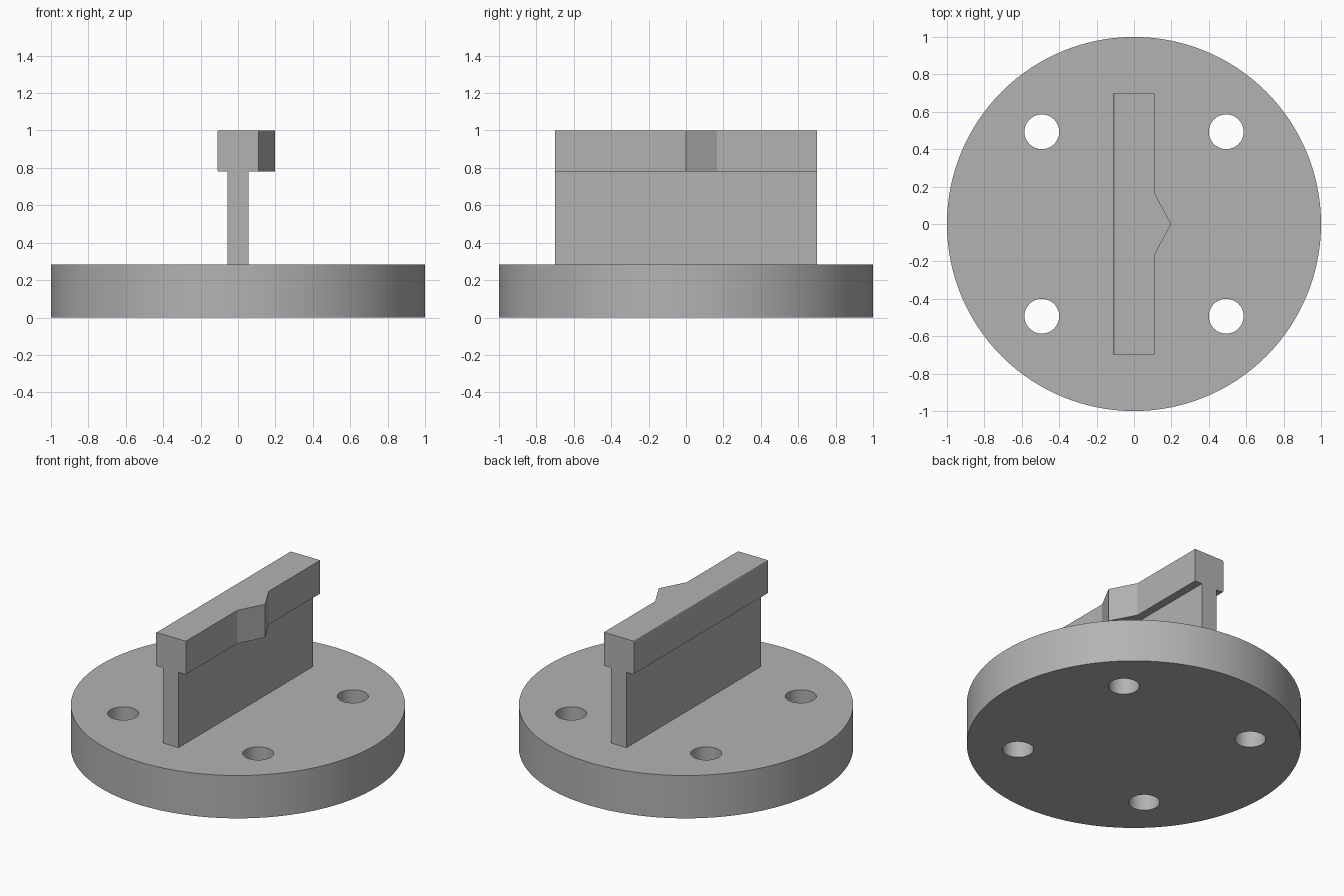
import bpy
import bmesh

default = bpy.data.objects.get("Cube")
if default:
    bpy.data.objects.remove(default, do_unlink=True)

BASE_TOP, HEAD_BOTTOM, TOP = 0.283, 0.78, 1.0
HALF_LENGTH = 0.70

grey = bpy.data.materials.new("plain grey")
grey.use_nodes = True
colour = (0.45, 0.45, 0.45, 1)
grey.diffuse_color = colour
grey.node_tree.nodes["Principled BSDF"].inputs["Base Color"].default_value = colour


def prism(name, outline, z0, z1):
    """Extrude a plan outline upwards from z0 to z1."""
    bm = bmesh.new()
    face = bm.faces.new([bm.verts.new((x, y, z0)) for x, y in outline])
    top = bmesh.ops.extrude_face_region(bm, geom=[face])["geom"]
    for v in top:
        if isinstance(v, bmesh.types.BMVert):
            v.co.z = z1
    bmesh.ops.recalc_face_normals(bm, faces=bm.faces)
    mesh = bpy.data.meshes.new(name)
    bm.to_mesh(mesh)
    bm.free()
    mesh.materials.append(grey)
    obj = bpy.data.objects.new(name, mesh)
    bpy.context.collection.objects.link(obj)
    return obj


def cylinder(name, radius, z0, z1, x=0, y=0, sides=48):
    bpy.ops.mesh.primitive_cylinder_add(
        vertices=sides, radius=radius, depth=z1 - z0, location=(x, y, (z0 + z1) / 2))
    obj = bpy.context.object
    obj.name = name
    obj.data.materials.append(grey)
    return obj


# Round base plate with four bolt holes
base = cylinder("base_plate", 1.0, 0, BASE_TOP, sides=128)
for x in (-0.493, 0.493):
    for y in (-0.493, 0.493):
        cutter = cylinder("hole_cutter", 0.093, -0.1, BASE_TOP + 0.1, x, y)
        cutter.hide_render = True
        cut = base.modifiers.new("bolt_hole", 'BOOLEAN')
        cut.operation = 'DIFFERENCE'
        cut.solver = 'EXACT'
        cut.object = cutter
        bpy.context.view_layer.objects.active = base
        bpy.ops.object.modifier_apply(modifier=cut.name)
        bpy.data.objects.remove(cutter, do_unlink=True)
bpy.ops.object.select_all(action='DESELECT')
base.select_set(True)
bpy.context.view_layer.objects.active = base
bpy.ops.object.shade_smooth_by_angle(angle=0.6)

# Thin upright web
web_half = 0.056
prism("web", [(-web_half, -HALF_LENGTH), (web_half, -HALF_LENGTH),
              (web_half, HALF_LENGTH), (-web_half, HALF_LENGTH)],
      BASE_TOP - 0.01, HEAD_BOTTOM + 0.01)

# Rail head with a pointed nose on one side
head_half, nose_half, nose_tip = 0.11, 0.165, 0.198
head = prism("rail_head", [(-head_half, -HALF_LENGTH), (head_half, -HALF_LENGTH),
                           (head_half, -nose_half), (nose_tip, 0),
                           (head_half, nose_half), (head_half, HALF_LENGTH),
                           (-head_half, HALF_LENGTH)], HEAD_BOTTOM, TOP)

# Softened long edges on the plain side of the head
bm = bmesh.new()
bm.from_mesh(head.data)
long_edges = [e for e in bm.edges
              if all(v.co.x < -0.1 for v in e.verts) and e.calc_length() > 1]
bmesh.ops.bevel(bm, geom=long_edges, offset=0.008, segments=2, profile=0.5, affect='EDGES')
bm.to_mesh(head.data)
bm.free()
